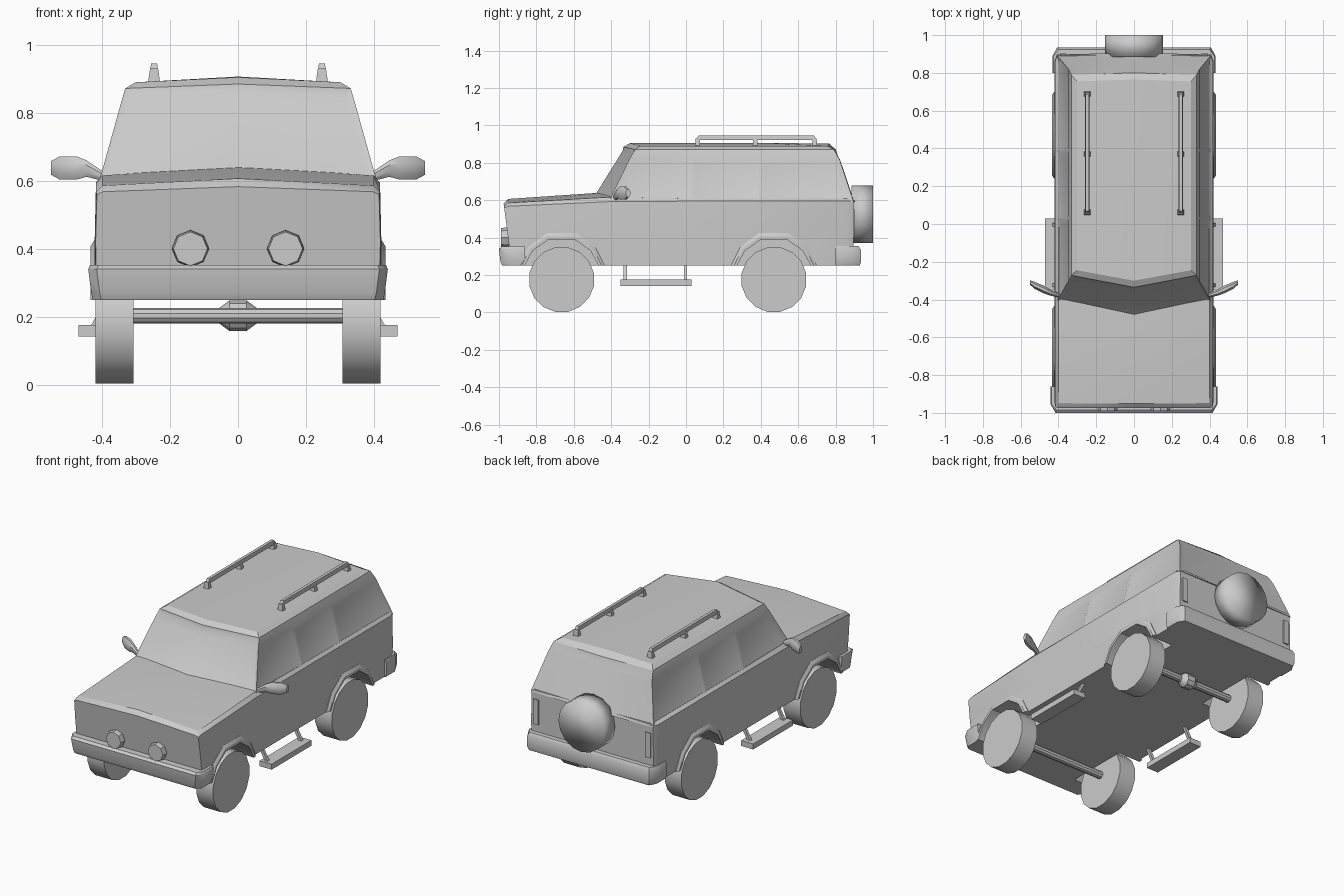
import bpy, bmesh
from math import cos, sin, pi, radians

cube = bpy.data.objects.get("Cube")
if cube:
    bpy.data.objects.remove(cube, do_unlink=True)

grey = bpy.data.materials.new("plain grey")
grey.use_nodes = True
grey.diffuse_color = (0.6, 0.6, 0.6, 1)
for node in grey.node_tree.nodes:
    if node.type == 'BSDF_PRINCIPLED':
        node.inputs["Base Color"].default_value = grey.diffuse_color


def activate(ob):
    bpy.ops.object.select_all(action='DESELECT')
    ob.select_set(True)
    bpy.context.view_layer.objects.active = ob


def smooth(ob, angle=32):
    activate(ob)
    bpy.ops.object.shade_smooth_by_angle(angle=radians(angle))


def finish(name, bm, angle=32):
    mesh = bpy.data.meshes.new(name)
    bm.to_mesh(mesh)
    bm.free()
    mesh.materials.append(grey)
    ob = bpy.data.objects.new(name, mesh)
    bpy.context.collection.objects.link(ob)
    smooth(ob, angle)
    return ob


def skin(bm, rings):
    """Join consecutive closed rings with quads."""
    vs = [[bm.verts.new(p) for p in r] for r in rings]
    n = len(vs[0])
    for a, b in zip(vs, vs[1:]):
        for i in range(n):
            j = (i + 1) % n
            bm.faces.new((a[i], a[j], b[j], b[i]))
    return vs


def loft(name, rings, angle=32):
    bm = bmesh.new()
    vs = skin(bm, rings)
    bm.faces.new(vs[0])
    bm.faces.new(vs[-1])
    bmesh.ops.recalc_face_normals(bm, faces=bm.faces)
    return finish(name, bm, angle)


def ring_x(x, y, z, ry, rz, n=16):
    return [(x, y + ry * cos(2 * pi * i / n + pi / n), z + rz * sin(2 * pi * i / n + pi / n)) for i in range(n)]


def ring_y(x, y, z, r, n=16):
    return [(x + r * cos(2 * pi * i / n), y, z + r * sin(2 * pi * i / n)) for i in range(n)]


def rect(x, y, z, hx, hy):
    return [(x - hx, y - hy, z), (x + hx, y - hy, z), (x + hx, y + hy, z), (x - hx, y + hy, z)]


def both(half):
    """Close a half outline by mirroring it across x = 0."""
    return half + [(-x, y, z) for x, y, z in reversed(half) if abs(x) > 1e-6]


# Lower body: stations from nose to tail
def station(y, w, side, edge, centre, lean=0.0):
    half = [(0, .25), (w, .25), (w + .004, .42), (w, side), (w - .018, edge), (0, centre)]
    pts = [(x, y + lean * (centre - z), z) for x, z in half]
    return pts + [(-x, yy, z) for x, yy, z in reversed(pts[1:-1])]


body = loft("lower_body", [
    station(-.975, .415, .56, .568, .583, .13),
    station(-.95, .418, .568, .586, .607, .06),
    station(-.42, .418, .592, .616, .643),
    station(0, .418, .595, .61, .62),
    station(.86, .418, .595, .61, .61),
    station(.895, .405, .595, .605, .605)])

# Wheel wells and flares
ARCH = [(-.23, .25), (-.18, .35), (-.08, .425), (.08, .425), (.18, .35), (.23, .25)]
AXLES = {"front": -.665, "rear": .47}
SIDES = {"left": 1, "right": -1}


def inner(y, z):
    return y * .86, .25 + (z - .25) * .8


for end, yc in AXLES.items():
    for side, s in SIDES.items():
        hole = [(-.198, .2)] + [inner(*p) for p in ARCH] + [(.198, .2)]
        cutter = loft("well_cutter", [[(s * x, yc + y, z) for y, z in hole] for x in (.28, .5)])
        cutter.hide_render = True
        mod = body.modifiers.new("well", 'BOOLEAN')
        mod.object, mod.operation, mod.solver = cutter, 'DIFFERENCE', 'EXACT'
        activate(body)
        bpy.ops.object.modifier_apply(modifier=mod.name)
        bpy.data.objects.remove(cutter, do_unlink=True)
        sections = []
        for y, z in ARCH:
            iy, iz = inner(y, z)
            sections.append([(s * .405, yc + y, z), (s * .423, yc + y, z),
                             (s * .434, yc + (y + iy) / 2, (z + iz) / 2),
                             (s * .434, yc + iy, iz), (s * .405, yc + iy, iz)])
        loft(f"{end}_{side}_flare", sections)
smooth(body)


# Cabin: stacked outlines with pillar divisions
def outline(z, x, mid, corner, rear, crown, rear_crown=0.0):
    return both([(0, mid, z + crown), (x, corner, z), (x, .03, z), (x, .39, z),
                 (x, rear, z), (0, rear + .01, z + rear_crown)])


bm = bmesh.new()
layers = skin(bm, [
    outline(.59, .411, -.495, -.415, .897, .035),
    outline(.82, .347, -.365, -.302, .82, .015),
    outline(.872, .332, -.335, -.272, .79, .013),
    outline(.89, .302, -.30, -.245, .755, .015, .013)])
bm.faces.new(layers[0])
top = layers[-1]
ridge = [top[0], bm.verts.new((0, .03, .907)), bm.verts.new((0, .39, .907)), top[5]]
for row in (top[1:5], [top[0 - i] for i in range(1, 5)]):
    for i in range(3):
        bm.faces.new((ridge[i], row[i], row[i + 1], ridge[i + 1]))
bmesh.ops.recalc_face_normals(bm, faces=bm.faces)
bm.normal_update()

# Recessed glass
walls = [f for f in bm.faces if f.calc_center_median().z < .86 and abs(f.normal.z) < .9]
screen = [f for f in walls if f.normal.y < -.5]
back = [f for f in walls if f.normal.y > .5]
doors = [f for f in walls if abs(f.normal.x) > .7 and f.calc_center_median().z < .75]
bmesh.ops.inset_individual(bm, faces=doors, thickness=.024, depth=-.007, use_even_offset=True)
for panes, rim in ((screen, .018), (back, .035)):
    bmesh.ops.inset_region(bm, faces=panes, thickness=rim, depth=-.007,
                           use_boundary=True, use_even_offset=True)
finish("cabin", bm, 25)


# Bumpers wrap the corners
def bumper(name, inside, corner, outside, widths):
    rings = []
    for z, w, pull in widths:
        rings.append(both([(w, inside, z), (w, corner, z), (w - .025, outside + pull, z)]))
    loft(name, rings)


bumper("front_bumper", -.86, -.955, -1.0,
       [(.25, .428, .018), (.27, .432, .008), (.34, .441, 0), (.352, .436, .015)])
bumper("rear_bumper", .80, .89, .935,
       [(.25, .425, -.006), (.27, .432, 0), (.335, .432, 0), (.355, .425, -.012)])

# Wheels and axles
for end, yc in AXLES.items():
    loft(f"{end}_axle", [ring_x(x, yc, .203, .023, .023, 10) for x in (-.33, .33)])
    for side, s in SIDES.items():
        loft(f"{end}_{side}_wheel", [ring_x(s * x, yc, .176, .176, .176) for x in (.308, .42)])
loft("differential", [ring_x(x, AXLES["rear"], .203, r, r, 10)
                      for x, r in ((-.055, .023), (-.025, .045), (.025, .045), (.055, .023))])
spare = loft("spare_wheel", [ring_y(0, y, .525, .153) for y in (.885, 1.0)], 180)

# Fog lamps on the grille
for side, s in SIDES.items():
    loft(f"{side}_fog_lamp", [ring_y(s * .14, y, .4, r, 8)
                              for y, r in ((-.93, .045), (-.965, .055), (-.99, .05))])

    # Door mirror
    loft(f"{side}_mirror", [ring_x(s * x, y, z, ry, rz, 8) for x, y, z, ry, rz in (
        (.39, -.38, .61, .012, .014), (.445, -.362, .636, .018, .026),
        (.475, -.348, .638, .022, .037), (.525, -.325, .638, .02, .037),
        (.55, -.31, .638, .013, .022))])

    # Side step on two struts
    loft(f"{side}_step", [rect(s * .43, -.16, z, .04, .19) for z in (.142, .175)])
    for y in (-.325, -.003):
        loft(f"{side}_step_strut", [rect(s * .425, y, .17, .01, .009),
                                    rect(s * .375, y, .26, .01, .009)])

    # Roof rail on three feet
    x = s * .247
    loft(f"{side}_roof_rail", [
        [(x - .012, y0, .921), (x + .012, y0, .921), (x + .009, y1, .945), (x - .009, y1, .945)]
        for y0, y1 in ((.052, .068), (.70, .685))])
    for y in (.062, .37, .688):
        loft(f"{side}_rail_foot", [rect(x, y, .88, .019, .015), rect(x, y, .93, .012, .01)])

    # Tail lamp plates
    loft(f"{side}_tail_lamp", [rect(s * .375, .896, z, .018, .006) for z in (.40, .55)])
